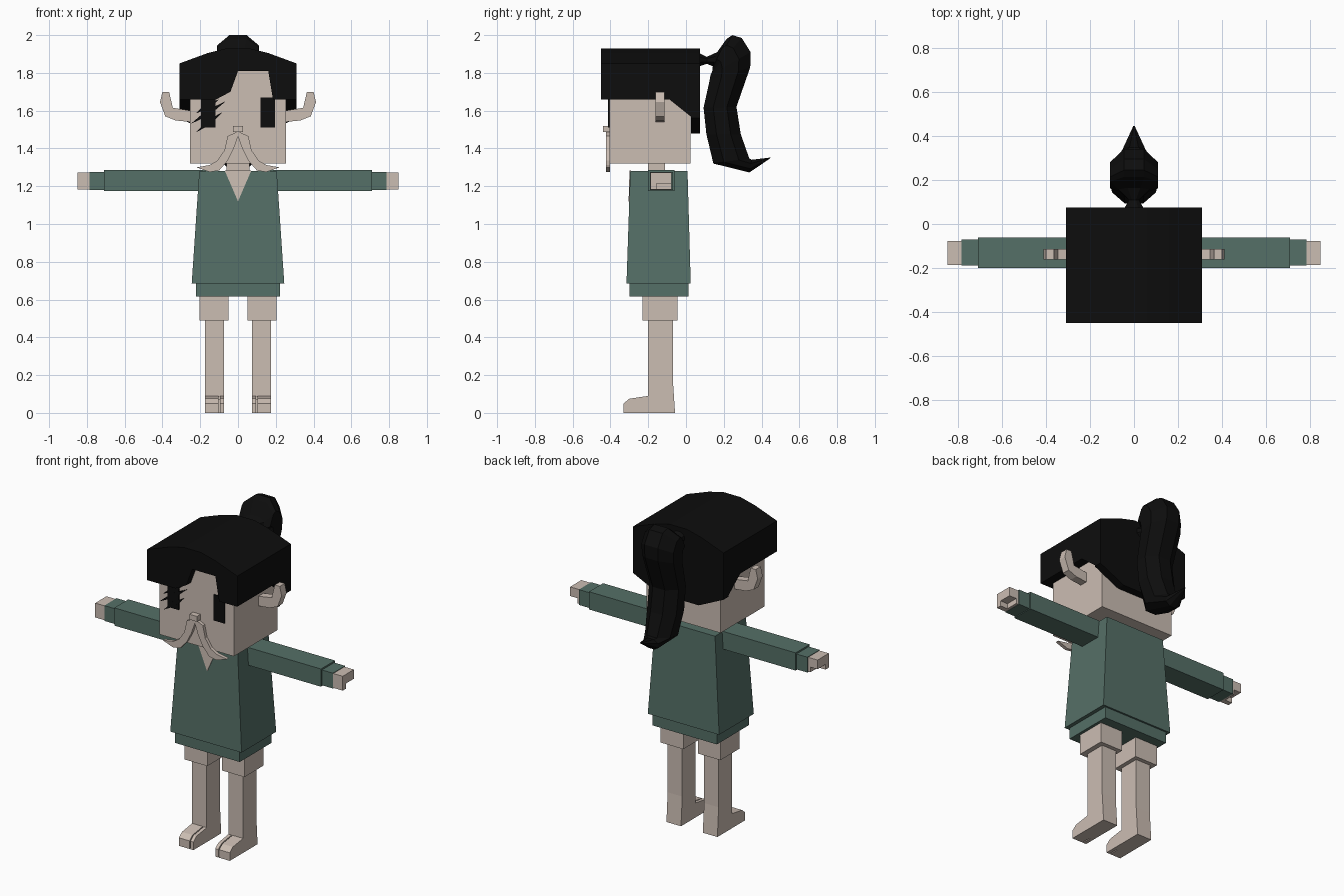
import bpy, bmesh
from math import cos, sin, pi
from mathutils import Vector

cube = bpy.data.objects.get("Cube")
if cube:
    bpy.data.objects.remove(cube, do_unlink=True)


def material(name, rgb):
    m = bpy.data.materials.new(name)
    m.use_nodes = True
    m.diffuse_color = (*rgb, 1)
    m.node_tree.nodes["Principled BSDF"].inputs["Base Color"].default_value = (*rgb, 1)
    return m


skin = material("skin", (0.60, 0.51, 0.45))
cloth = material("green cloth", (0.09, 0.16, 0.135))
black = material("black hair", (0.004, 0.004, 0.004))


def loft(name, rings, mat, mirror=False):
    """Join rings of equal length into a closed solid."""
    bm = bmesh.new()
    loops = [[bm.verts.new(p) for p in ring] for ring in rings]
    n = len(loops[0])
    for lo, hi in zip(loops, loops[1:]):
        for i in range(n):
            j = (i + 1) % n
            bm.faces.new((lo[i], lo[j], hi[j], hi[i]))
    bm.faces.new(loops[0])
    bm.faces.new(loops[-1])
    bmesh.ops.recalc_face_normals(bm, faces=bm.faces)
    me = bpy.data.meshes.new(name)
    bm.to_mesh(me)
    bm.free()
    me.materials.append(mat)
    ob = bpy.data.objects.new(name, me)
    bpy.context.collection.objects.link(ob)
    if mirror:
        ob.modifiers.new("mirror", "MIRROR").use_mirror_merge = False
    return ob


def rect(x0, x1, y0, y1, z):
    return [(x0, y0, z), (x1, y0, z), (x1, y1, z), (x0, y1, z)]


def box(name, x, y, z, mat, mirror=False):
    return loft(name, [rect(*x, *y, h) for h in z], mat, mirror)


def front_prism(name, pts, y, mat, mirror=False):
    """Extrude an x-z outline along y."""
    return loft(name, [[(a, d, b) for a, b in pts] for d in y], mat, mirror)


def side_prism(name, pts, x, mat, mirror=False):
    """Extrude a y-z outline along x."""
    return loft(name, [[(d, a, b) for a, b in pts] for d in x], mat, mirror)


# Tunic, hem and neck
loft("tunic", [rect(-.245, .245, -.315, .025, .685),
               rect(-.205, .205, -.295, .008, 1.28)], cloth)
box("tunic_hem", (-.222, .222), (-.3, .014), (.615, .69), cloth)
box("neck", (-.06, .06), (-.2, -.11), (1.25, 1.34), skin)
loft("neckline", [[(-.07, -.299 + d, 1.282), (.07, -.299 + d, 1.282), (0, -.304 + d, 1.12)]
                  for d in (0, .008)], skin)

# Arms
box("sleeve", (.15, .71), (-.2, -.062), (1.175, 1.285), cloth, True)
box("cuff", (.70, .785), (-.19, -.07), (1.18, 1.275), cloth, True)
box("palm", (.78, .80), (-.187, -.077), (1.183, 1.272), skin, True)
box("fingers", (.79, .85), (-.187, -.077), (1.215, 1.272), skin, True)
box("thumb", (.79, .85), (-.187, -.155), (1.183, 1.22), skin, True)

# Legs and split-toed feet
box("thigh", (.05, .205), (-.23, -.045), (.49, .62), skin, True)
loft("shin", [rect(.075, .175, -.2, -.058, 0), rect(.075, .175, -.2, -.07, .18),
              rect(.075, .175, -.2, -.07, .5)], skin, True)
foot = [(-.19, 0), (-.33, 0), (-.33, .05), (-.30, .075), (-.2, .09), (-.19, .09)]
side_prism("big_toe", foot, (.075, .096), skin, True)
side_prism("foot", foot, (.102, .175), skin, True)
box("foot_core", (.09, .11), (-.27, -.19), (0, .07), skin, True)

# Head, ears, eyes
box("head", (-.255, .255), (-.405, .025), (1.32, 1.84), skin)
front_prism("ear", [(.25, 1.6), (.345, 1.615), (.365, 1.7), (.4, 1.7), (.413, 1.645),
                    (.385, 1.57), (.33, 1.548), (.25, 1.54)], (-.162, -.113), skin, True)
box("eye", (.12, .195), (-.412, -.404), (1.51, 1.67), black, True)
for i, (x0, z0, x1, z1) in enumerate([(-.225, 1.585, -.1, 1.66), (-.25, 1.53, -.065, 1.65),
                                      (-.22, 1.487, -.085, 1.59)]):
    xm, zm = (x0 + x1) / 2, (z0 + z1) / 2
    front_prism(f"eye_slash_{i + 1}", [(x0, z0), (xm + .008, zm - .012), (x1, z1),
                                       (xm - .008, zm + .012)], (-.413, -.404), black)

# Nose and moustache
box("nose", (-.026, .026), (-.44, -.4), (1.487, 1.52), skin)
front_prism("moustache", [(0, 1.49), (.055, 1.465), (.072, 1.39), (.11, 1.335), (.15, 1.312),
                          (.22, 1.30), (.15, 1.275), (.1, 1.283), (.055, 1.335),
                          (.022, 1.4), (0, 1.465)], (-.424, -.403), skin, True)

# Hair cap: arched top, notched fringe, side flaps and back panel
arch = [(.31, 1.85), (.16, 1.905), (.06, 1.93), (-.06, 1.93), (-.16, 1.905), (-.31, 1.85)]
front_prism("hair_cap", [(-.31, 1.66), (.31, 1.66)] + arch, (-.395, .04), black)
front_prism("hair_fringe", [(-.31, 1.66), (-.115, 1.66), (-.04, 1.7), (0, 1.81), (.16, 1.81),
                            (.185, 1.66), (.31, 1.66)] + arch, (-.45, -.395), black)
front_prism("hair_back", [(-.31, 1.56), (-.14, 1.48), (.14, 1.48), (.31, 1.56)] + arch,
            (.026, .075), black)
side_prism("hair_flap", [(-.095, 1.665), (.03, 1.565), (.03, 1.665)], (.25, .31), black, True)

# Ponytail: octagonal rings given by front point, back point and half width
tail = [((.07, 1.835), (.07, 1.905), .045), ((.11, 1.848), (.11, 1.885), .022),
        ((.142, 1.835), (.165, 1.91), .07), ((.14, 1.825), (.215, 1.98), .108),
        ((.14, 1.815), (.245, 2.0), .11), ((.138, 1.805), (.295, 1.985), .11),
        ((.13, 1.79), (.342, 1.91), .11), ((.125, 1.76), (.34, 1.83), .108),
        ((.093, 1.615), (.267, 1.62), .1), ((.108, 1.475), (.29, 1.475), .1),
        ((.145, 1.32), (.335, 1.347), .085), ((.336, 1.273), (.348, 1.34), .05),
        ((.445, 1.347), (.447, 1.352), .003)]
rings = []
for a, b, w in tail:
    a, b = Vector((0, *a)), Vector((0, *b))
    mid, half = (a + b) / 2, (b - a) / 2
    k = 1 / cos(pi / 8)
    angles = [pi / 8 + i * pi / 4 for i in range(8)]
    rings.append([mid + half * k * cos(t) + Vector((w * k * sin(t), 0, 0)) for t in angles])
loft("ponytail", rings, black)
